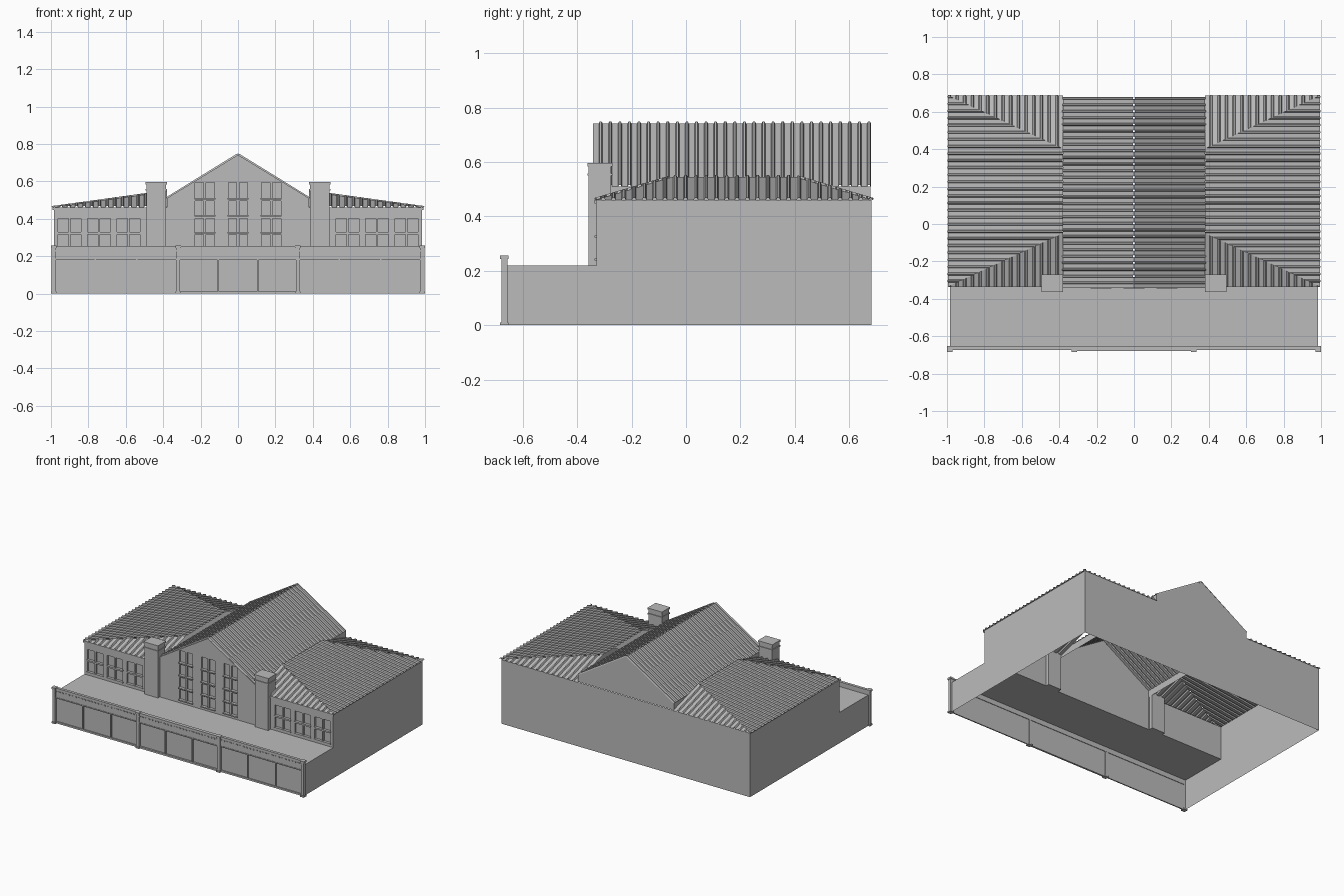
import bpy
import bmesh
from mathutils import Vector

cube = bpy.data.objects.get("Cube")
if cube:
    bpy.data.objects.remove(cube, do_unlink=True)

GREY = (0.5, 0.5, 0.5, 1)
grey = bpy.data.materials.new("plain_grey")
grey.use_nodes = True
grey.diffuse_color = GREY
grey.node_tree.nodes["Principled BSDF"].inputs["Base Color"].default_value = GREY

W, FRONT, BACK = 0.985, -0.33, 0.683       # main block
SHOP, DECK, EAVE = -0.66, 0.22, 0.46       # shop front line, terrace and eave heights
GX, GEAVE, RIDGE = 0.38, 0.51, 0.742       # gable half width, eave and ridge


def finish(name, bm):
    mesh = bpy.data.meshes.new(name)
    bm.to_mesh(mesh)
    bm.free()
    mesh.materials.append(grey)
    ob = bpy.data.objects.new(name, mesh)
    bpy.context.scene.collection.objects.link(ob)
    return ob


def add_box(bm, x0, x1, y0, y1, z0, z1):
    verts = bmesh.ops.create_cube(bm, size=1)["verts"]
    for v in verts:
        v.co = ((x0 + x1) / 2 + v.co.x * abs(x1 - x0),
                (y0 + y1) / 2 + v.co.y * (y1 - y0),
                (z0 + z1) / 2 + v.co.z * (z1 - z0))


def boxes(name, items):
    bm = bmesh.new()
    for item in items:
        add_box(bm, *item)
    return finish(name, bm)


def sheet(name, points, flip=False):
    bm = bmesh.new()
    face = bm.faces.new([bm.verts.new(p) for p in points])
    if flip:
        face.normal_flip()
    return finish(name, bm)


def carve(wall, items):
    """Sink a set of box-shaped recesses into a wall."""
    cutter = boxes("window_cutter", items)
    cutter.hide_render = True
    mod = wall.modifiers.new("windows", "BOOLEAN")
    mod.operation, mod.solver, mod.object = "DIFFERENCE", "EXACT", cutter
    bpy.context.view_layer.objects.active = wall
    bpy.ops.object.modifier_apply(modifier=mod.name)
    bpy.data.objects.remove(cutter, do_unlink=True)


def ribbed(name, corner, along, up, ribs, clips=()):
    """Ribbed roof sheet, optionally trimmed by (point, outward normal) planes."""
    corner, along, up = Vector(corner), Vector(along), Vector(up)
    normal = along.cross(up).normalized()
    if normal.z < 0:
        normal.negate()
    profile = ((0, 0), (0.6, 0), (0.7, 1), (0.9, 1))
    steps = [((i + t) / ribs, h * 0.008) for i in range(ribs) for t, h in profile]
    steps.append((1, 0))
    bm = bmesh.new()
    rows = []
    for t, h in steps:
        p = corner + along * t + normal * h
        rows.append((bm.verts.new(p), bm.verts.new(p + up)))
    for (a, b), (c, d) in zip(rows, rows[1:]):
        bm.faces.new((a, c, d, b))
    for point, out in clips:
        bmesh.ops.bisect_plane(bm, geom=bm.verts[:] + bm.edges[:] + bm.faces[:],
                               plane_co=point, plane_no=out, clear_outer=True)
    bm.normal_update()
    for f in bm.faces:
        if f.normal.z < 0:
            f.normal_flip()
    return finish(name, bm)


# Outer walls and terrace: an open shell without a floor
side = [(SHOP, 0), (BACK, 0), (BACK, EAVE), (FRONT, EAVE), (FRONT, DECK), (SHOP, DECK)]
for s, tag in ((1, "left"), (-1, "right")):
    sheet(tag + "_side_wall", [(s * W, y, z) for y, z in side], s < 0)
sheet("back_wall", [(W, BACK, 0), (-W, BACK, 0), (-W, BACK, EAVE), (W, BACK, EAVE)])
sheet("terrace", [(-W, SHOP, DECK), (W, SHOP, DECK), (W, FRONT, DECK), (-W, FRONT, DECK)])

# Central gable: front wall with thickness, thin back wall
outline = [(-GX, DECK), (GX, DECK), (GX, GEAVE), (0, RIDGE), (-GX, GEAVE)]
bm = bmesh.new()
face = bm.faces.new([bm.verts.new((x, -0.337, z)) for x, z in outline])
new = bmesh.ops.extrude_face_region(bm, geom=[face])["geom"]
for v in new:
    if isinstance(v, bmesh.types.BMVert):
        v.co.y += 0.03
bmesh.ops.recalc_face_normals(bm, faces=bm.faces[:])
gable = finish("gable_front_wall", bm)
back = [(x, max(z, EAVE)) for x, z in outline]
sheet("gable_back_wall", [(x, BACK - 0.004, z) for x, z in back], True)

# Gable windows: three columns of four, two panes each
levels = [(0.51, 0.595), (0.42, 0.495), (0.33, 0.402), (0.245, 0.315)]
panes, sills = [], []
for cx in (-0.177, 0, 0.177):
    for z0, z1 in levels:
        for s in (-1, 1):
            panes.append((cx + s * 0.007, cx + s * 0.052, -0.36, -0.325, z0, z1))
        sills.append((cx - 0.056, cx + 0.056, -0.346, -0.335, z0 - 0.008, z0))
carve(gable, panes)
boxes("gable_window_sills", sills)

for s, tag in ((1, "left"), (-1, "right")):
    # Wing front wall: three windows of two panes, in two rows
    wall = boxes(tag + "_wing_wall", [(s * GX, s * W, FRONT, FRONT + 0.03, DECK, EAVE)])
    panes, sills = [], []
    for i in range(3):
        x = 0.525 + i * 0.157
        for z0, z1 in levels[2:]:
            for dx in (0, 0.067):
                panes.append((s * (x + dx), s * (x + dx + 0.056),
                              FRONT - 0.02, FRONT + 0.012, z0, z1))
            sills.append((s * (x - 0.004), s * (x + 0.127), FRONT - 0.007, FRONT,
                          z0 - 0.007, z0))
    carve(wall, panes)
    boxes(tag + "_wing_sills", sills)
    boxes(tag + "_wing_eave", [(s * 0.49, s * 0.993, FRONT - 0.006, FRONT, 0.448, EAVE)])

    # Hipped wing roof leaning against the gable
    ex, fy, by, run, rise = s * 0.995, -0.335, 0.688, 0.285, 0.085
    top = s * GX
    hips = []
    for y, d in ((fy, 1), (by, -1)):
        # Horizontal direction square to the hip line, pointing off the main slope
        hips.append(((ex, y, 0), Vector((-s * run, -d * abs(ex - top), 0))))
    ribbed(tag + "_wing_roof", (ex, fy, EAVE), (0, by - fy, 0),
           (top - ex, 0, rise), 27, hips)
    for (p, n), d, end in ((hips[0], 1, "front"), (hips[1], -1, "back")):
        ribbed(tag + "_" + end + "_hip", (top, p[1], EAVE), (ex - top, 0, 0),
               (0, d * run, rise), 15, [(p, -n)])

    # Gable roof slope and the small wall below its eave
    ribbed(tag + "_gable_roof", (s * GX, -0.342, GEAVE - 0.002), (0, 1.022, 0),
           (-s * GX, 0, RIDGE - GEAVE + 0.002), 29)
    sheet(tag + "_gable_cheek", [(s * GX, -0.33, EAVE), (s * GX, BACK - 0.004, EAVE),
                                 (s * GX, BACK - 0.004, GEAVE), (s * GX, -0.33, GEAVE)], s < 0)

    # Chimney with a stepped cap
    boxes(tag + "_chimney", [
        (s * 0.384, s * 0.49, -0.358, -0.275, DECK, 0.585),
        (s * 0.38, s * 0.495, -0.363, -0.27, 0.55, 0.558),
        (s * 0.38, s * 0.495, -0.363, -0.27, 0.583, 0.596)])

# Shop front: three bays, the middle one stepping slightly forward
EDGE = 0.32
for name, x0, x1, y in (("right_bay", -W, -EDGE, -0.668), ("middle_bay", -EDGE, EDGE, -0.673),
                        ("left_bay", EDGE, W, -0.668)):
    sheet(name + "_glass", [(x0, SHOP, 0), (x1, SHOP, 0), (x1, SHOP, DECK), (x0, SHOP, DECK)])
    third = (x1 - x0) / 3
    parts = [(x0, x1, y, SHOP + 0.004, 0.185, 0.245),
             (x0, x1, y - 0.006, SHOP + 0.006, 0.245, 0.255),
             (x0, x1, y - 0.003, SHOP, 0.18, 0.187),
             (x0, x1, y, SHOP, 0, 0.012)]
    parts += [(x0 + third * i - 0.004, x0 + third * i + 0.004, y, SHOP, 0, 0.185)
              for i in (1, 2)]
    boxes(name + "_frame", parts)
    # Row of small blocks under the cornice
    count = 26
    step = (x1 - x0) / count
    boxes(name + "_dentils", [(x0 + step * (i + 0.25), x0 + step * (i + 0.75), y - 0.004, y,
                               0.226, 0.233) for i in range(count)])

# Pillars with base and capital
for x, tag in ((-0.985, "far_right"), (-EDGE, "right"), (EDGE, "left"), (0.985, "far_left")):
    boxes(tag + "_pillar", [
        (x - 0.011, x + 0.011, -0.679, -0.657, 0, 0.25),
        (x - 0.015, x + 0.015, -0.684, -0.653, 0, 0.01),
        (x - 0.015, x + 0.015, -0.684, -0.653, 0.244, 0.257)])
